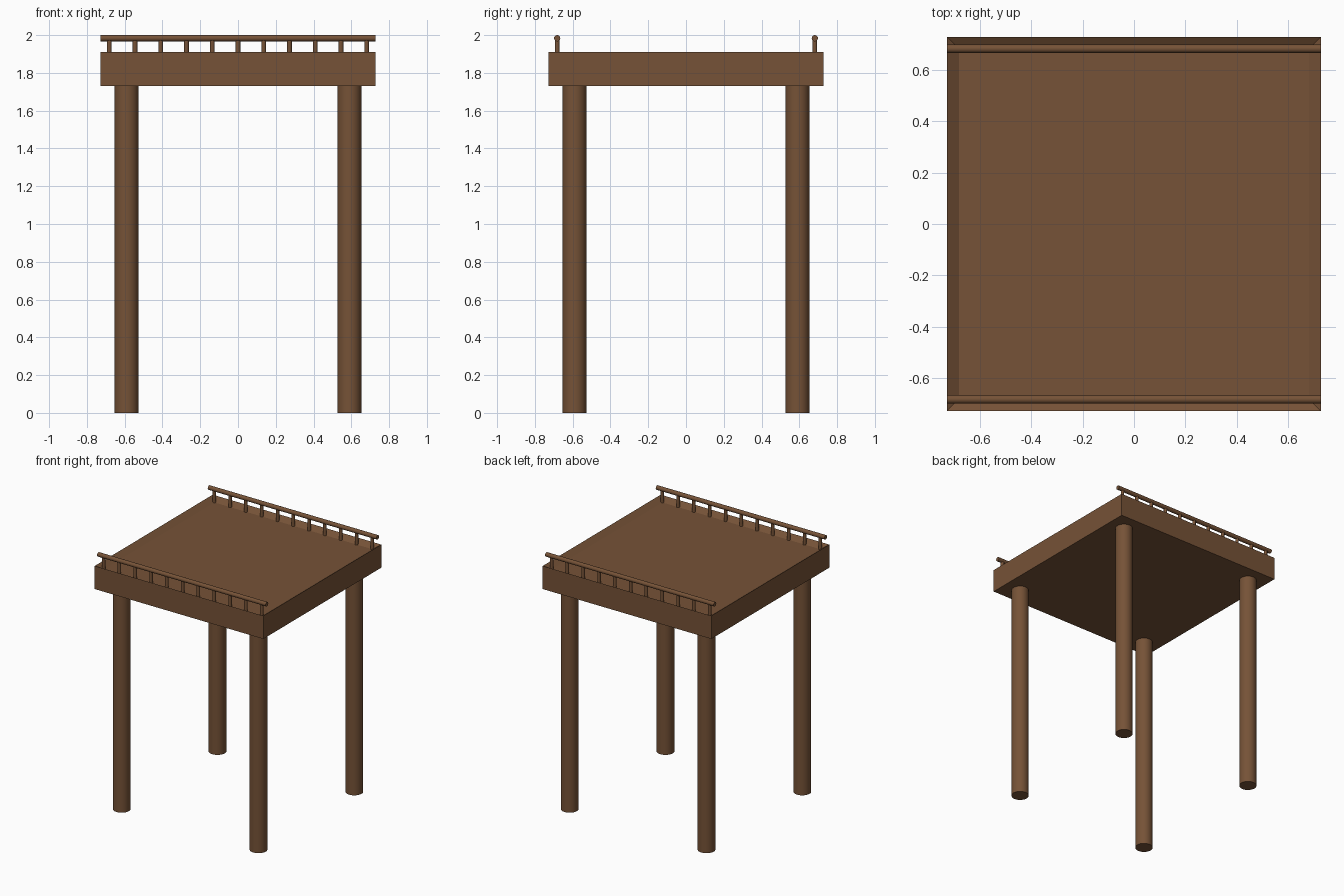
import bpy, bmesh, math

if "Cube" in bpy.data.objects:
    bpy.data.objects.remove(bpy.data.objects["Cube"])

# One wood colour
wood = bpy.data.materials.new("brown wood")
wood.diffuse_color = (0.18, 0.085, 0.038, 1)
wood.use_nodes = True
wood.node_tree.nodes["Principled BSDF"].inputs["Base Color"].default_value = wood.diffuse_color


def cylinder(name, radius, length, loc, rot=(0, 0, 0), sides=32):
    bpy.ops.mesh.primitive_cylinder_add(vertices=sides, radius=radius, depth=length,
                                        location=loc, rotation=rot)
    ob = bpy.context.object
    ob.name = name
    ob.data.materials.append(wood)
    bpy.ops.object.shade_smooth_by_angle(angle=math.radians(35))
    return ob


HALF = 0.727      # half width of the platform
RAIL_Y = 0.682    # rail distance from the centre
LEG = 0.59        # leg distance from the centre

# Platform: square slab whose top is a shallow dish with sloped edges
bm = bmesh.new()
bmesh.ops.create_cube(bm, size=1)
for v in bm.verts:
    v.co.x *= 2 * HALF
    v.co.y *= 2 * HALF
    v.co.z = 1.82 + v.co.z * 0.18
top = [f for f in bm.faces if f.normal.z > 0.5]
bmesh.ops.inset_region(bm, faces=top, thickness=0.066, depth=0)
for v in top[0].verts:
    v.co.z -= 0.03
mesh = bpy.data.meshes.new("platform")
bm.to_mesh(mesh)
bm.free()
mesh.materials.append(wood)
platform = bpy.data.objects.new("platform", mesh)
bpy.context.collection.objects.link(platform)

# Four round legs
for sx, xname in ((-1, "left"), (1, "right")):
    for sy, yname in ((-1, "front"), (1, "back")):
        cylinder(f"{yname}_{xname}_leg", 0.063, 1.74, (sx * LEG, sy * LEG, 0.87))

# Low railings along the front and back edges
for sy, side in ((-1, "front"), (1, "back")):
    cylinder(f"{side}_rail", 0.0165, 2 * HALF, (0, sy * RAIL_Y, 1.9835),
             (0, math.pi / 2, 0), 24)
    for i in range(11):
        cylinder(f"{side}_baluster_{i + 1}", 0.0125, 0.1,
                 ((i - 5) * 0.1363, sy * RAIL_Y, 1.93), sides=16)
